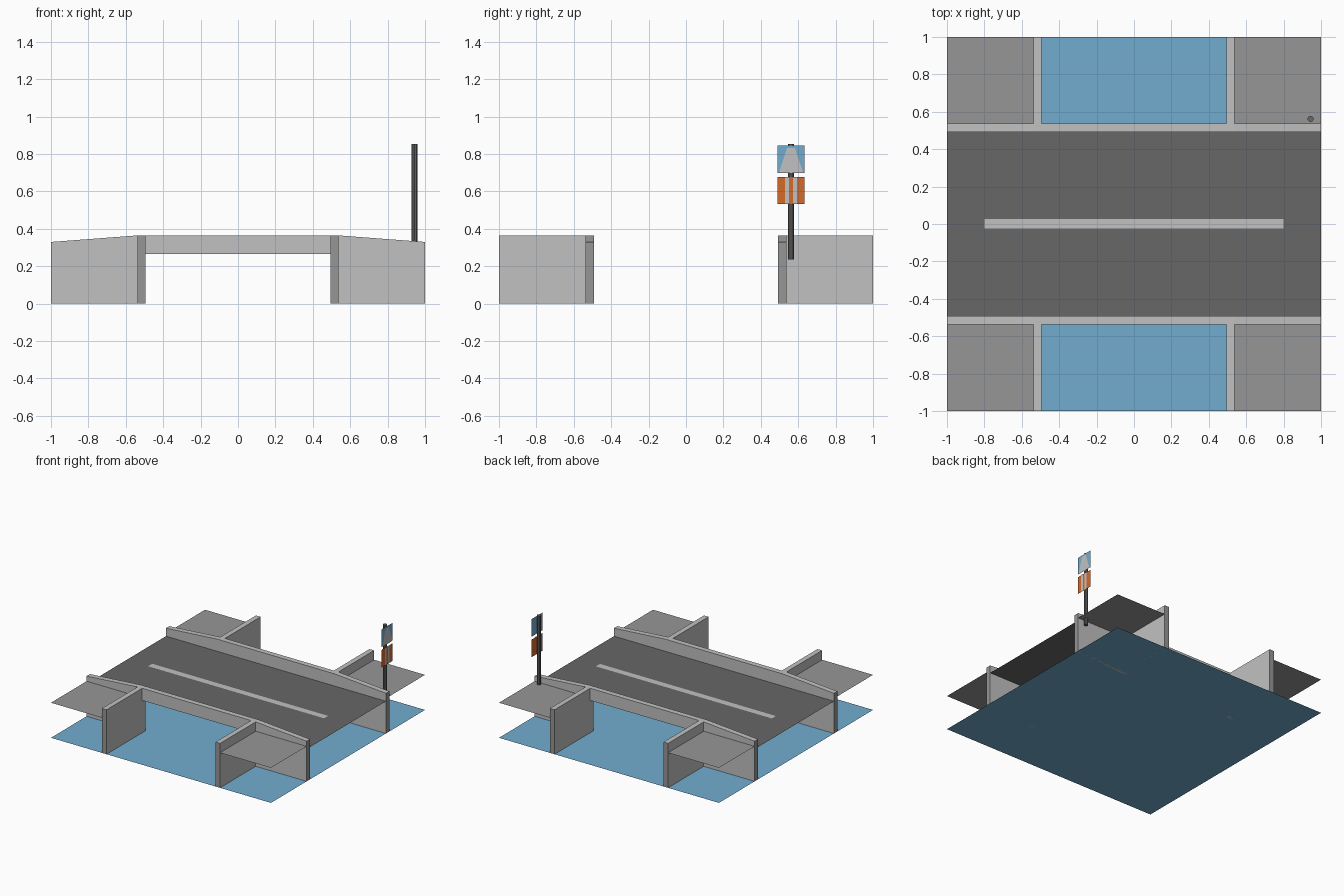
import bpy, bmesh
from mathutils import Vector

if "Cube" in bpy.data.objects:
    bpy.data.objects.remove(bpy.data.objects["Cube"])


def srgb(r, g, b):
    def f(c):
        c /= 255
        return c / 12.92 if c <= 0.04045 else ((c + 0.055) / 1.055) ** 2.4
    return (f(r), f(g), f(b), 1)


def material(name, rgb):
    m = bpy.data.materials.new(name)
    m.diffuse_color = srgb(*rgb)
    m.use_nodes = True
    m.node_tree.nodes["Principled BSDF"].inputs["Base Color"].default_value = m.diffuse_color
    return m


LIGHT = material("light concrete", (193, 193, 193))
GREY = material("mid grey", (150, 150, 150))
ASPHALT = material("dark asphalt", (103, 103, 103))
BLUE = material("water blue", (114, 172, 207))
ORANGE = material("sign orange", (212, 106, 42))

IN, OUT = 0.493, 0.537      # inner and outer faces of all walls
TOP = 0.365


def add_object(name, bm, *mats):
    bmesh.ops.recalc_face_normals(bm, faces=bm.faces)
    me = bpy.data.meshes.new(name)
    bm.to_mesh(me)
    bm.free()
    for m in mats:
        me.materials.append(m)
    ob = bpy.data.objects.new(name, me)
    bpy.context.collection.objects.link(ob)
    return ob


def sheet(name, mat, corners):
    bm = bmesh.new()
    bm.faces.new([bm.verts.new(c) for c in corners])
    me = bpy.data.meshes.new(name)
    bm.to_mesh(me)
    bm.free()
    me.materials.append(mat)
    ob = bpy.data.objects.new(name, me)
    bpy.context.collection.objects.link(ob)


def flat(name, mat, x0, x1, y0, y1, z):
    x0, x1 = sorted((x0, x1))
    y0, y1 = sorted((y0, y1))
    sheet(name, mat, [(x0, y0, z), (x1, y0, z), (x1, y1, z), (x0, y1, z)])


def wall(name, outline, shift, end_axis):
    """Extrude an outline; faces at the outer limit of end_axis become grey."""
    bm = bmesh.new()
    face = bm.faces.new([bm.verts.new(p) for p in outline])
    res = bmesh.ops.extrude_face_region(bm, geom=[face])
    moved = [v for v in res["geom"] if isinstance(v, bmesh.types.BMVert)]
    bmesh.ops.translate(bm, verts=moved, vec=Vector(shift))
    for f in bm.faces:
        if all(abs(v.co[end_axis]) > 0.999 for v in f.verts):
            f.material_index = 1
    add_object(name, bm, LIGHT, GREY)


# Water, road and centre line
flat("water", BLUE, -1, 1, -1, 1, 0)
flat("road", ASPHALT, -1, 1, -0.5, 0.5, 0.265)
flat("centre_line", LIGHT, -0.8, 0.8, -0.025, 0.028, 0.269)

# Side walls with sloped ends and the bridge opening
half = [(0.495, 0.265), (0.495, 0), (1, 0), (1, 0.33), (OUT, TOP)]
profile = half + [(-x, z) for x, z in reversed(half)]
for side, sy in (("front", -1), ("back", 1)):
    wall(side + "_side_wall", [(x, sy * IN, z) for x, z in profile],
         (0, sy * (OUT - IN), 0), 0)
    # Wing walls along the channel and the banks behind them
    for end, sx in (("left", -1), ("right", 1)):
        tag = side + "_" + end
        outline = [(sx * 0.495, sy * y, z) for y, z in
                   ((OUT, 0), (1, 0), (1, TOP), (OUT, TOP))]
        wall(tag + "_wing_wall", outline, (sx * (OUT - 0.495), 0, 0), 1)
        flat(tag + "_bank", GREY, sx * 0.515, sx, sy * 0.515, sy, 0.288)

# Sign pole
PX, PY, R = 0.944, 0.562, 0.016
bm = bmesh.new()
bmesh.ops.create_cone(bm, cap_ends=True, segments=10, radius1=R, radius2=R, depth=0.62)
bmesh.ops.translate(bm, verts=bm.verts, vec=(PX, PY, 0.545))
add_object("sign_pole", bm, ASPHALT)


def plate(name, mat, x, bottom, top, z0, z1):
    """Upright sheet facing +x; bottom and top are (y0, y1)."""
    sheet(name, mat, [(x, bottom[0], z0), (x, bottom[1], z0),
                      (x, top[1], z1), (x, top[0], z1)])


# Sign plates and their painted shapes
SX = PX + R + 0.001
full = (0.49, 0.633)
plate("blue_sign", BLUE, SX, full, full, 0.70, 0.845)
plate("road_symbol", LIGHT, SX + 0.003, (0.497, 0.626), (0.54, 0.583), 0.70, 0.832)
plate("orange_sign", ORANGE, SX, full, full, 0.532, 0.677)
for i, y in enumerate((0.53, 0.571)):
    plate("sign_stripe_%d" % (i + 1), LIGHT, SX + 0.003, (y, y + 0.022), (y, y + 0.022), 0.532, 0.677)
